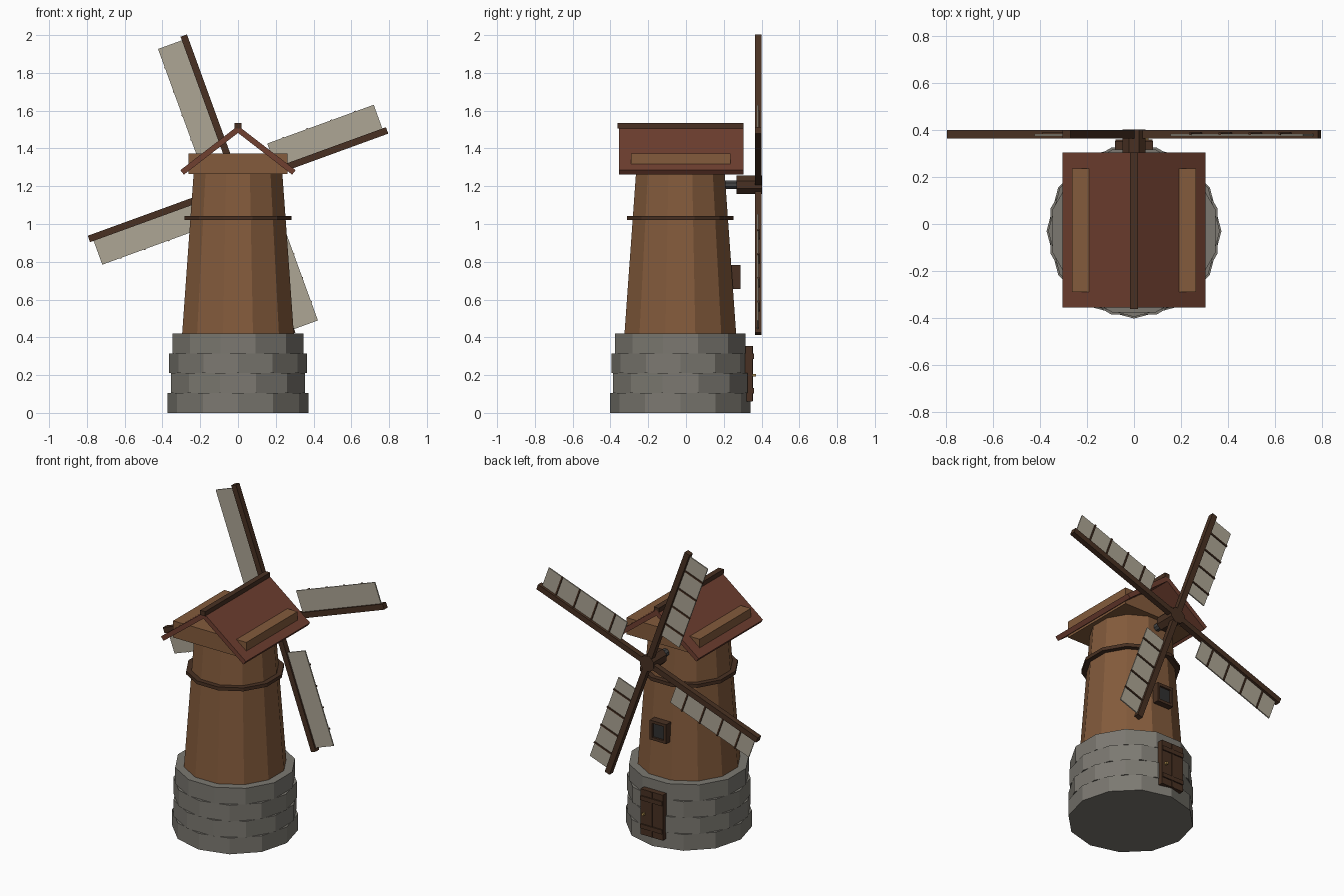
import bpy, bmesh, math
from mathutils import Matrix, Vector

if "Cube" in bpy.data.objects:
    bpy.data.objects.remove(bpy.data.objects["Cube"])

CY = -0.03                      # tower axis in y
HUB = Vector((0, 0.382, 1.208)) # centre of the sails


def mat(name, rgb):
    m = bpy.data.materials.new(name)
    m.diffuse_color = (*rgb, 1)
    m.use_nodes = True
    m.node_tree.nodes["Principled BSDF"].inputs["Base Color"].default_value = m.diffuse_color
    return m


STONE = mat("stone", (0.20, 0.19, 0.165))
WOOD = mat("wood", (0.23, 0.105, 0.045))
DARK = mat("dark_wood", (0.065, 0.03, 0.016))
ROOF = mat("roof_red", (0.16, 0.05, 0.03))
CLOTH = mat("cloth", (0.42, 0.38, 0.30))
GLASS = mat("dark_glass", (0.03, 0.03, 0.03))
IRON = mat("iron", (0.06, 0.06, 0.06))
BRASS = mat("brass", (0.45, 0.28, 0.08))


def finish(bm, name, material, matrix=None):
    if matrix:
        bmesh.ops.transform(bm, matrix=matrix, verts=bm.verts)
    me = bpy.data.meshes.new(name)
    bm.to_mesh(me)
    bm.free()
    me.materials.append(material)
    ob = bpy.data.objects.new(name, me)
    bpy.context.collection.objects.link(ob)
    return ob


def box(name, lo, hi, material, matrix=None):
    bm = bmesh.new()
    bmesh.ops.create_cube(bm, size=1)
    lo, hi = Vector(lo), Vector(hi)
    for v in bm.verts:
        v.co = (lo + hi) / 2 + v.co * (hi - lo)
    return finish(bm, name, material, matrix)


def prism(name, n, r1, r2, z0, z1, turn, material, matrix=None):
    bm = bmesh.new()
    bmesh.ops.create_cone(bm, cap_ends=True, segments=n, radius1=r1, radius2=r2, depth=z1 - z0)
    place = Matrix.Translation((0, 0, (z0 + z1) / 2)) @ Matrix.Rotation(math.radians(turn), 4, 'Z')
    return finish(bm, name, material, (matrix or Matrix()) @ place)


AXIS = Matrix.Translation((0, CY, 0))

# stone courses, every other one turned by half a facet
for i, (r, z0, z1) in enumerate([(0.372, 0, 0.105), (0.368, 0.105, 0.21),
                                 (0.365, 0.21, 0.315), (0.358, 0.315, 0.42)]):
    prism(f"stone_course_{i + 1}", 12, r, r, z0, z1, 15 * (i % 2), STONE, AXIS)

# wooden tower and its band
prism("tower", 12, 0.306, 0.243, 0.42, 1.27, 15, WOOD, AXIS)
prism("tower_band", 12, 0.292, 0.292, 1.02, 1.042, 15, DARK, AXIS)

# cap: box, two roof slabs, ridge beam
box("cap_box", (-0.263, -0.29, 1.265), (0.263, 0.235, 1.373), WOOD)
slope = math.atan2(0.235, 0.305)
length = math.hypot(0.235, 0.305)
for side, name in ((1, "right_roof"), (-1, "left_roof")):
    m = Matrix.Translation((0, 0, 1.52)) @ Matrix.Rotation(side * slope, 4, 'Y')
    box(name, (min(0, side * length), -0.355, -0.03), (max(0, side * length), 0.305, 0), ROOF, m)
box("ridge_beam", (-0.018, -0.362, 1.505), (0.018, 0.305, 1.535), DARK)

# windshaft and hub, pointing along +y
TO_Y = Matrix.Translation((0, 0, HUB.z)) @ Matrix.Rotation(-math.pi / 2, 4, 'X')
prism("shaft", 8, 0.025, 0.025, 0.15, 0.29, 22.5, IRON, TO_Y)
prism("hub", 8, 0.053, 0.053, 0.268, 0.402, 22.5, DARK, TO_Y)

# four sails: spar, cloth and battens
for k in range(4):
    m = Matrix.Translation(HUB) @ Matrix.Rotation(-math.radians(20 + 90 * k), 4, 'Y')
    box(f"spar_{k + 1}", (0, -0.018, -0.018), (0.84, 0.018, 0.018), DARK, m)
    box(f"sail_{k + 1}", (0.22, -0.007, 0.015), (0.82, 0.001, 0.152), CLOTH, m)
    for j in range(4):
        u = 0.31 + 0.135 * j
        box(f"batten_{k + 1}_{j + 1}", (u - 0.005, -0.003, 0), (u + 0.005, 0.007, 0.155), DARK, m)

# door with centre board, straps and knob
box("door", (-0.08, 0.29, 0.06), (0.08, 0.352, 0.355), DARK)
for j, z in enumerate((0.117, 0.30)):
    box(f"door_strap_{j + 1}", (-0.078, 0.345, z - 0.014), (0.078, 0.36, z + 0.014), DARK)
box("door_centre_board", (-0.006, 0.345, 0.062), (0.006, 0.356, 0.353), DARK)
box("door_knob", (0.047, 0.345, 0.193), (0.061, 0.37, 0.207), BRASS)

# window: frame bars around a dark pane
for s in (-1, 1):
    n = "right" if s > 0 else "left"
    box(f"window_{n}_frame", (s * 0.05 - 0.009, 0.225, 0.657), (s * 0.05 + 0.009, 0.288, 0.783), DARK)
    z = 0.72 + s * 0.054
    box(f"window_{'top' if s > 0 else 'bottom'}_frame", (-0.045, 0.225, z - 0.009), (0.045, 0.288, z + 0.009), DARK)
box("window_pane", (-0.045, 0.225, 0.67), (0.045, 0.276, 0.77), GLASS)
